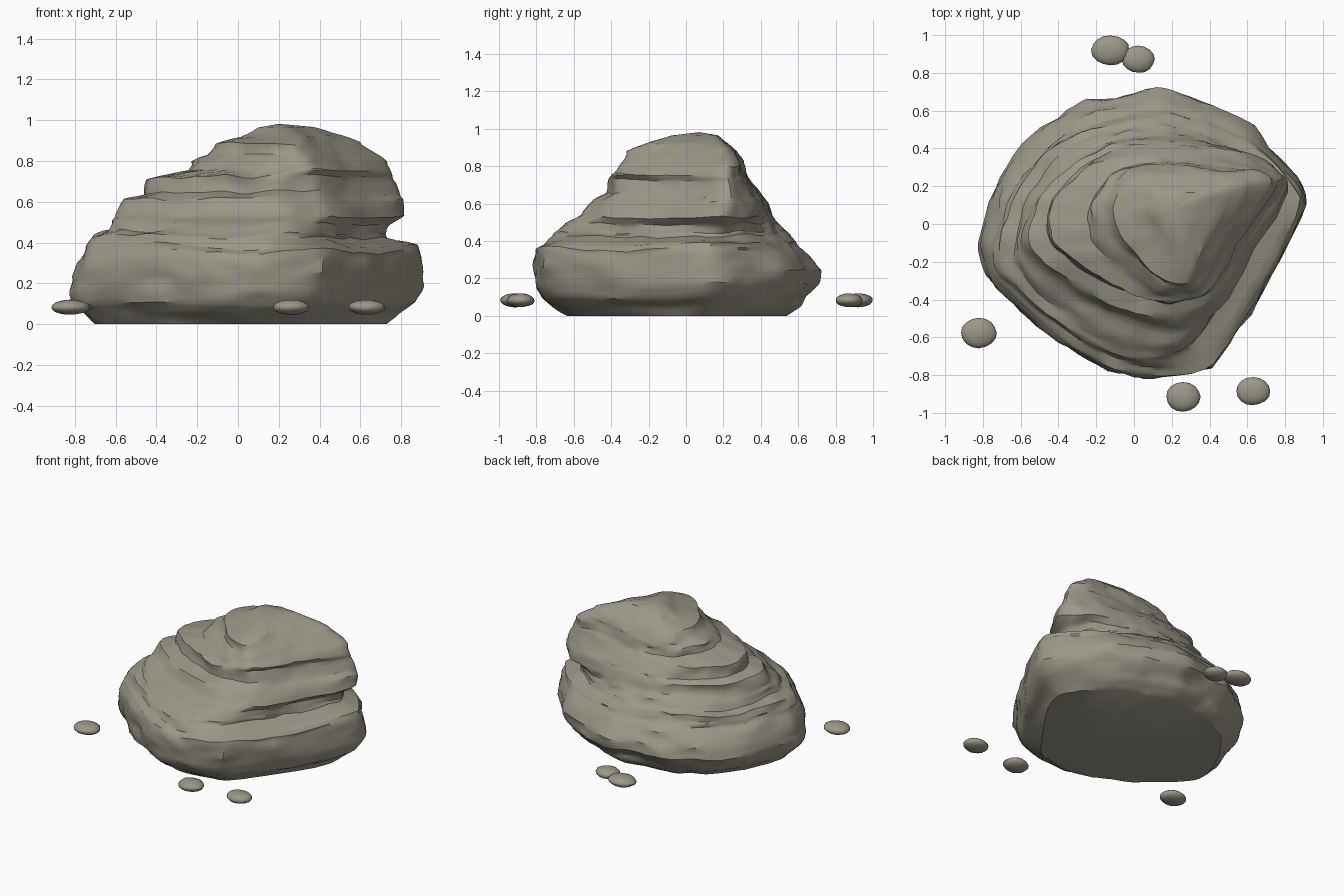
import bpy
import bmesh
from mathutils import Vector, noise

if "Cube" in bpy.data.objects:
    bpy.data.objects.remove(bpy.data.objects["Cube"], do_unlink=True)


def make_material(name, colour):
    mat = bpy.data.materials.new(name)
    mat.use_nodes = True
    mat.diffuse_color = colour
    shader = mat.node_tree.nodes["Principled BSDF"]
    shader.inputs["Base Color"].default_value = colour
    shader.inputs["Roughness"].default_value = 0.9
    return mat


stone = make_material("weathered grey stone", (0.33, 0.31, 0.245, 1))

# Outlines of the foot, the shoulder and the summit, matched point by point
FOOT = [(.91, .1), (.8, .33), (.58, .55), (.38, .65), (.15, .72), (-.1, .68),
        (-.28, .65), (-.5, .52), (-.72, .25), (-.83, -.1), (-.78, -.28),
        (-.48, -.58), (-.2, -.75), (.07, -.82), (.4, -.75), (.65, -.4)]
SHOULDER = [(.81, .18), (.73, .3), (.56, .38), (.38, .42), (.18, .45), (0, .44),
            (-.16, .39), (-.33, .29), (-.49, .12), (-.56, -.08), (-.5, -.2),
            (-.27, -.36), (-.02, -.47), (.22, -.53), (.43, -.44), (.61, -.17)]
SUMMIT = [(.76, .21), (.69, .27), (.52, .28), (.32, .3), (.15, .3), (.03, .28),
          (-.05, .24), (-.1, .16), (-.13, .08), (-.1, -.05), (-.03, -.13),
          (.08, -.22), (.2, -.31), (.3, -.34), (.41, -.31), (.56, -.08)]

# Rock layers: height, then reach to left, right, front and back
LAYERS = [(0, -.7, .74, -.64, .53), (.05, -.75, .8, -.71, .61),
          (.1, -.8, .87, -.77, .64), (.17, -.83, .91, -.8, .71),
          (.24, -.81, .91, -.82, .71), (.32, -.78, .9, -.82, .64),
          (.36, -.75, .89, -.81, .6), (.385, -.74, .88, -.76, .58),
          (.43, -.72, .73, -.72, .55), (.45, -.64, .72, -.7, .53),
          (.495, -.62, .73, -.65, .5), (.53, -.59, .81, -.56, .47),
          (.61, -.56, .81, -.5, .44), (.64, -.47, .79, -.43, .42),
          (.72, -.44, .76, -.42, .36), (.75, -.24, .76, -.4, .33),
          (.8, -.21, .73, -.36, .31), (.83, -.15, .68, -.34, .3),
          (.885, -.11, .58, -.31, .27), (.92, .02, .51, -.22, .23),
          (.965, .09, .37, -.07, .17)]

PER_SPAN = 5      # points between two outline corners
SUBRINGS = 3      # rings in each layer


def spline(points, steps):
    """Closed smooth curve through the points."""
    out, n = [], len(points)
    for i in range(n):
        a, b, c, d = (Vector(points[(i + k) % n]) for k in (-1, 0, 1, 2))
        for s in range(steps):
            t = s / steps
            tangent_b, tangent_c = (c - a) * 0.35, (d - b) * 0.35
            out.append(b * (2 * t**3 - 3 * t**2 + 1) + c * (3 * t**2 - 2 * t**3)
                       + tangent_b * (t**3 - 2 * t**2 + t) + tangent_c * (t**3 - t**2))
    return out


def fit(points, x0, x1, y0, y1):
    """Stretch an outline to the given reach."""
    xs, ys = [p.x for p in points], [p.y for p in points]
    sx = (x1 - x0) / (max(xs) - min(xs))
    sy = (y1 - y0) / (max(ys) - min(ys))
    return [Vector((x0 + (p.x - min(xs)) * sx, y0 + (p.y - min(ys)) * sy)) for p in points]


foot, shoulder, summit = (spline(o, PER_SPAN) for o in (FOOT, SHOULDER, SUMMIT))


def ramp(z, start, end):
    return min(max((z - start) / (end - start), 0), 1)


def ring_points(layer, index):
    """One contour of the rock, roughened by noise."""
    z = layer[0]
    low, high = ramp(z, 0.25, 0.56), ramp(z, 0.56, 0.8)
    outline = [a.lerp(b, low).lerp(c, high) for a, b, c in zip(foot, shoulder, summit)]
    outline = fit(outline, *layer[1:])
    centre = sum(outline, Vector((0, 0))) / len(outline)
    points = []
    for p in outline:
        out = (p - centre).normalized()
        chips = noise.noise(Vector((p.x * 6, p.y * 6, index * 7.3)))
        bumps = noise.noise(Vector((p.x * 4, p.y * 4, z * 9 + 3)))
        grit = noise.noise(Vector((p.x * 13, p.y * 13, z * 12)))
        q = p + out * (0.014 * chips + 0.018 * bumps + 0.012 * grit)
        wave = noise.noise(Vector((p.x * 2.3, p.y * 2.3, z * 2)))
        fine = noise.noise(Vector((p.x * 9, p.y * 9, z * 4 + 5)))
        lift = (0.03 * wave + 0.015 * fine) * ramp(z, 0, 0.2) * ramp(z, 1, 0.7)
        points.append((q.x, q.y, z + lift))
    return points


# Main rock: skin the contours from the ground to the summit
bm = bmesh.new()
rings = []
for i, low in enumerate(LAYERS):
    high = LAYERS[min(i + 1, len(LAYERS) - 1)]
    last = i == len(LAYERS) - 1
    for s in range(1 if last else SUBRINGS):
        # each layer has its own chips, which leaves small ledges between layers
        f = s / SUBRINGS
        layer = [a + (b - a) * f for a, b in zip(low, high)]
        rings.append([bm.verts.new(p) for p in ring_points(layer, i)])
for lower, upper in zip(rings, rings[1:]):
    n = len(lower)
    for k in range(n):
        bm.faces.new((lower[k], lower[(k + 1) % n], upper[(k + 1) % n], upper[k]))
bm.faces.new(reversed(rings[0]))
peak = bm.verts.new((0.2, 0.07, 0.982))
top = rings[-1]
for k in range(len(top)):
    bm.faces.new((top[k], top[(k + 1) % len(top)], peak))
bmesh.ops.recalc_face_normals(bm, faces=bm.faces)


def finish(bm, name, angle):
    mesh = bpy.data.meshes.new(name)
    bm.to_mesh(mesh)
    bm.free()
    mesh.materials.append(stone)
    obj = bpy.data.objects.new(name, mesh)
    bpy.context.collection.objects.link(obj)
    bpy.ops.object.select_all(action="DESELECT")
    obj.select_set(True)
    bpy.context.view_layer.objects.active = obj
    bpy.ops.object.shade_smooth_by_angle(angle=angle)


finish(bm, "main_rock", 0.6)

# Flat pebbles scattered round the foot: x, y, half width, half depth
PEBBLES = [(-.125, .92, .1, .08), (.023, .872, .085, .073), (-.822, -.577, .094, .08),
           (.26, -.915, .09, .079), (.63, -.885, .09, .075)]
for number, (x, y, width, depth) in enumerate(PEBBLES, 1):
    bm = bmesh.new()
    bmesh.ops.create_uvsphere(bm, u_segments=16, v_segments=10, radius=1)
    for v in bm.verts:
        v.co *= 1 + 0.05 * noise.noise(v.co * 1.5 + Vector((number * 5, 0, 0)))
        v.co = Vector((x + v.co.x * width, y + v.co.y * depth, 0.083 + v.co.z * 0.037))
    finish(bm, f"pebble_{number}", 0.8)
